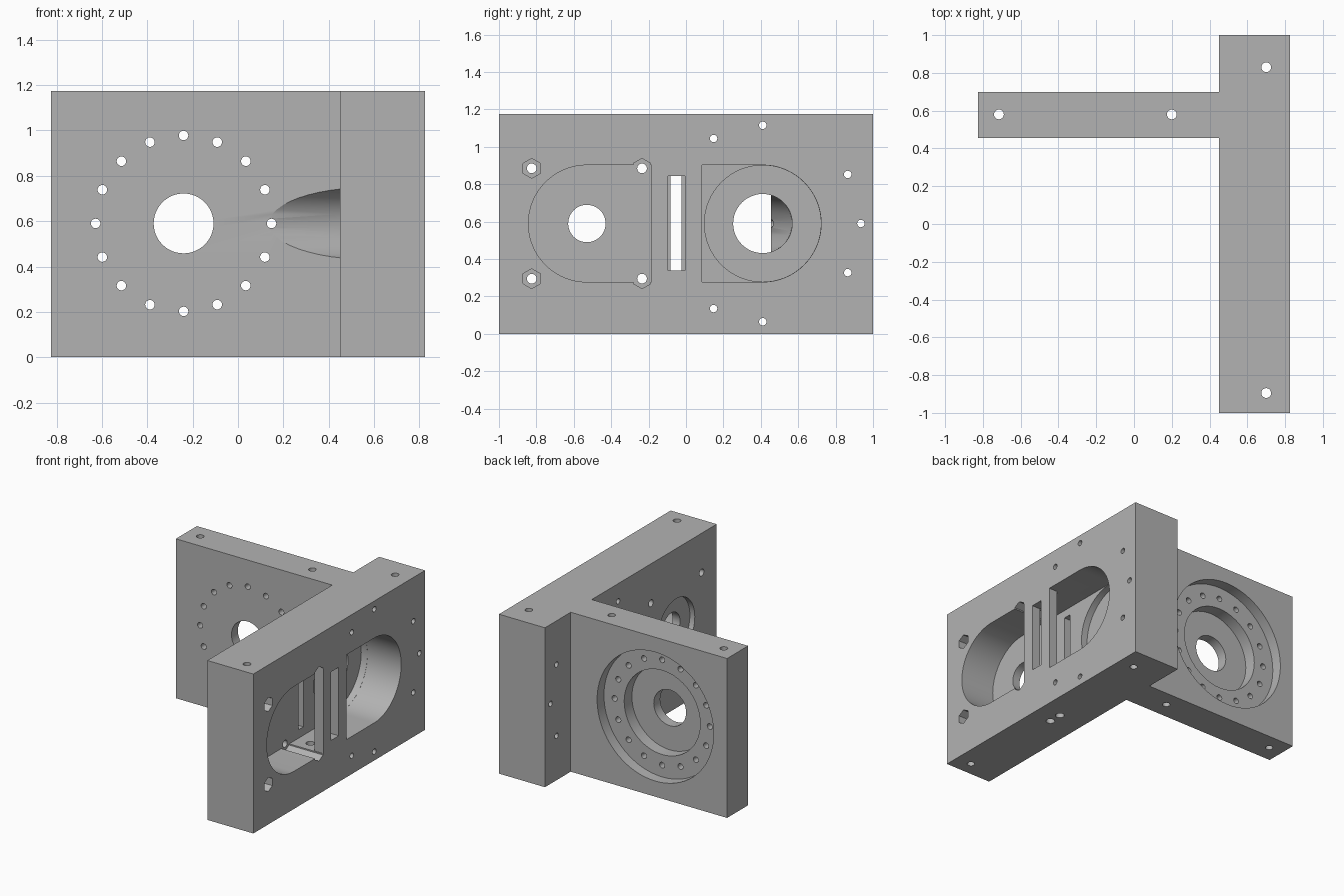
import bpy, bmesh
from math import sin, cos, pi, radians
from mathutils import Vector

if "Cube" in bpy.data.objects:
    bpy.data.objects.remove(bpy.data.objects["Cube"])

MID = 0.59             # height of all main bores
MOTOR, BEARING = -0.53, 0.41
POCKET_R = 0.3125
FRONT, BACK, FLOOR = 0.825, 0.45, 0.55
FAR = 0.9              # safely outside the solid

metal = bpy.data.materials.new("machined grey")
metal.use_nodes = True
grey = (0.45, 0.45, 0.45, 1)
metal.diffuse_color = grey
metal.node_tree.nodes["Principled BSDF"].inputs["Base Color"].default_value = grey


def place(axis, u, v, w):
    return {"x": Vector((w, u, v)), "y": Vector((u, w, v)), "z": Vector((u, v, w))}[axis]


def arc(u, v, r, start=0, end=360, n=48):
    steps = n if end - start == 360 else n + 1
    angles = [radians(start + (end - start) * i / n) for i in range(steps)]
    return [(u + r * cos(a), v + r * sin(a)) for a in angles]


def rect(u0, u1, v0, v1):
    return [(u0, v0), (u1, v0), (u1, v1), (u0, v1)]


def prisms(name, outlines, axis, start, end, shift=0):
    """Extrude disjoint outlines along an axis, optionally slanted."""
    bm = bmesh.new()
    for outline in outlines:
        low = [bm.verts.new(place(axis, u, v, start)) for u, v in outline]
        high = [bm.verts.new(place(axis, u + shift, v, end)) for u, v in outline]
        bm.faces.new(low)
        bm.faces.new(high)
        for i in range(len(low)):
            j = (i + 1) % len(low)
            bm.faces.new((low[i], low[j], high[j], high[i]))
    bmesh.ops.recalc_face_normals(bm, faces=bm.faces)
    mesh = bpy.data.meshes.new(name)
    bm.to_mesh(mesh)
    bm.free()
    obj = bpy.data.objects.new(name, mesh)
    bpy.context.scene.collection.objects.link(obj)
    return obj


# T-shaped body: thick drive plate with a thin plate standing off its back
outline = [(BACK, -1), (FRONT, -1), (FRONT, 1), (BACK, 1), (BACK, 0.7),
           (-FRONT, 0.7), (-FRONT, 0.455), (BACK, 0.455)]
body = prisms("bracket_body", [outline], "z", 0, 1.175)
body.data.materials.append(metal)
bpy.context.view_layer.objects.active = body
body.select_set(True)


def cut(name, outlines, axis, start, end, shift=0):
    tool = prisms(name, outlines, axis, start, end, shift)
    tool.hide_render = True
    mod = body.modifiers.new(name, "BOOLEAN")
    mod.operation, mod.solver, mod.object = "DIFFERENCE", "EXACT", tool
    bpy.ops.object.modifier_apply(modifier=mod.name)
    bpy.data.objects.remove(tool)


# Belt pocket: open at both ends, tunnelling behind a bridge in the middle
low, high = MID - POCKET_R, MID + POCKET_R
left_round = arc(MOTOR, MID, POCKET_R, 90, 270, 32)
right_round = arc(BEARING, MID, POCKET_R, -90, 90, 32)
cut("belt_tunnel", [left_round + right_round], "x", FLOOR, 0.755)
cut("belt_openings", [left_round + [(-0.185, low), (-0.185, high)],
                      right_round + [(0.085, high), (0.085, low)]], "x", 0.75, FAR)

# Middle slot through the bridge and the pocket floor
cut("bridge_slot", [rect(-0.095, -0.005, 0.34, 0.845)], "x", 0.7, FAR)
cut("floor_slot", [rect(-0.082, -0.025, 0.34, 0.845)], "x", 0.4, 0.6)

# Bearing seat, shaft bore and the slanted relief in the thin plate
cut("bearing_seat", [arc(BEARING, MID, POCKET_R - 0.001, n=64)], "x", 0.5, 0.6)
cut("shaft_bore", [arc(BEARING, MID, 0.158)], "x", 0.449, 0.52)
cut("shaft_relief", [arc(BEARING, MID, 0.159)], "x", 0.455, 0, -0.163)

# Motor bore with a pilot recess on the back
cut("motor_bore", [arc(MOTOR, MID, 0.1)], "x", 0.4, 0.6)
cut("pilot_recess", [arc(MOTOR, MID, 0.215)], "x", 0.4, 0.49)

# Four motor screws with hexagonal head pockets
corners = [(MOTOR + sy * 0.295, MID + sz * 0.295) for sy in (-1, 1) for sz in (-1, 1)]
cut("screw_heads", [arc(y, z, 0.053, 30, 390, 6) for y, z in corners], "x", FLOOR - 0.002, FAR)
cut("screw_holes", [arc(y, z, 0.026, n=20) for y, z in corners], "x", 0.4, 0.6)

# Bolt circle around the bearing
bolts = [radians(a) for a in (-120, -90, -30, 0, 30, 90, 120)]
cut("bearing_bolts", [arc(BEARING + 0.525 * cos(a), MID + 0.525 * sin(a), 0.02, n=20)
                      for a in bolts], "x", 0.4, FAR)

# Thin plate: stepped recess from the back, centre bore and bolt circle
HUB = -0.24
cut("outer_recess", [arc(HUB, MID, 0.475, n=72)], "y", 0.62, 0.8)
cut("inner_recess", [arc(HUB, MID, 0.31, n=64)], "y", 0.53, 0.7)
cut("hub_bore", [arc(HUB, MID, 0.132)], "y", 0.4, 0.7)
cut("hub_bolts", [arc(HUB + 0.388 * cos(i * pi / 8), MID + 0.388 * sin(i * pi / 8), 0.021, n=20)
                  for i in range(16)], "y", 0.4, 0.7)

# Vertical mounting holes and the tensioner holes below the tunnel
mounts = [(-0.715, 0.58), (0.2, 0.58), (0.7, 0.83), (0.7, -0.895)]
cut("mount_holes", [arc(x, y, 0.026, n=20) for x, y in mounts], "z", -0.1, 1.3)
cut("tensioner_holes", [arc(0.66, y, 0.03, n=20) for y in (-0.1, 0)], "z", -0.1, 0.35)

bpy.ops.object.shade_smooth_by_angle(angle=radians(25))
